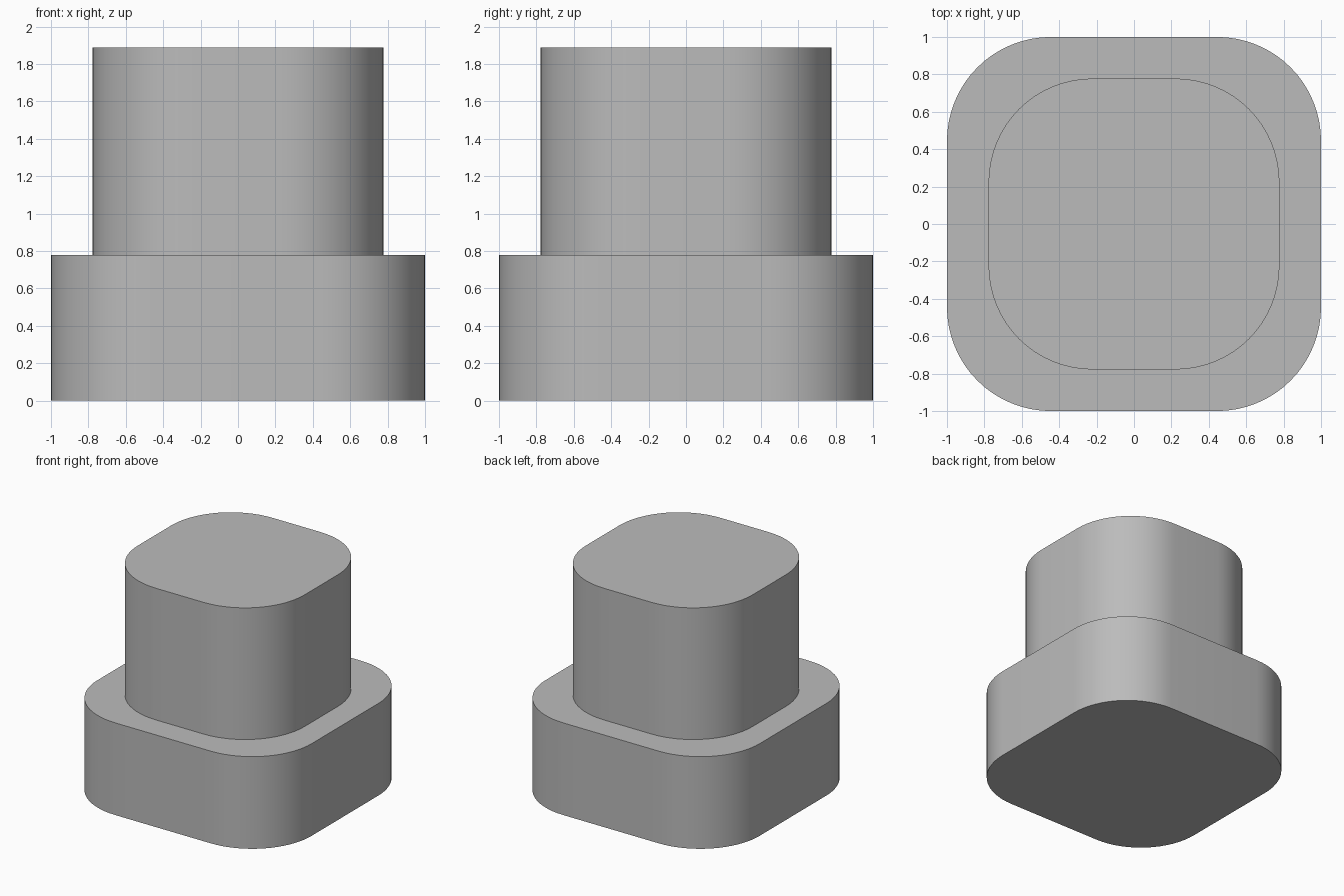
import bpy, bmesh, math

if "Cube" in bpy.data.objects:
    bpy.data.objects.remove(bpy.data.objects["Cube"])

U = 1 / 9           # design module
STEPS = 16          # segments per rounded corner

grey = bpy.data.materials.new("mid_grey")
grey.diffuse_color = (0.5, 0.5, 0.5, 1)
grey.use_nodes = True
grey.node_tree.nodes["Principled BSDF"].inputs["Base Color"].default_value = grey.diffuse_color


def rounded_block(name, half, radius, z0, z1):
    """Extrude a rounded square outline from z0 to z1."""
    bm = bmesh.new()
    c = half - radius
    outline = []
    for q, (sx, sy) in enumerate([(1, 1), (-1, 1), (-1, -1), (1, -1)]):
        for i in range(STEPS + 1):
            a = (q + i / STEPS) * math.pi / 2
            outline.append(bm.verts.new((sx * c + radius * math.cos(a),
                                         sy * c + radius * math.sin(a), z0)))
    bottom = bm.faces.new(outline)
    top = bmesh.ops.extrude_face_region(bm, geom=[bottom], use_keep_orig=True)
    bmesh.ops.translate(bm, vec=(0, 0, z1 - z0),
                        verts=[v for v in top["geom"] if isinstance(v, bmesh.types.BMVert)])
    bmesh.ops.recalc_face_normals(bm, faces=bm.faces)
    mesh = bpy.data.meshes.new(name)
    bm.to_mesh(mesh)
    bm.free()
    mesh.materials.append(grey)
    obj = bpy.data.objects.new(name, mesh)
    bpy.context.collection.objects.link(obj)
    bpy.ops.object.select_all(action='DESELECT')
    obj.select_set(True)
    bpy.context.view_layer.objects.active = obj
    bpy.ops.object.shade_smooth_by_angle(angle=math.radians(30))
    return obj


# Wide foot and the narrower block standing on it
rounded_block("base", 9 * U, 5 * U, 0, 7 * U)
rounded_block("upper_block", 7 * U, 5 * U, 7 * U, 17 * U)
